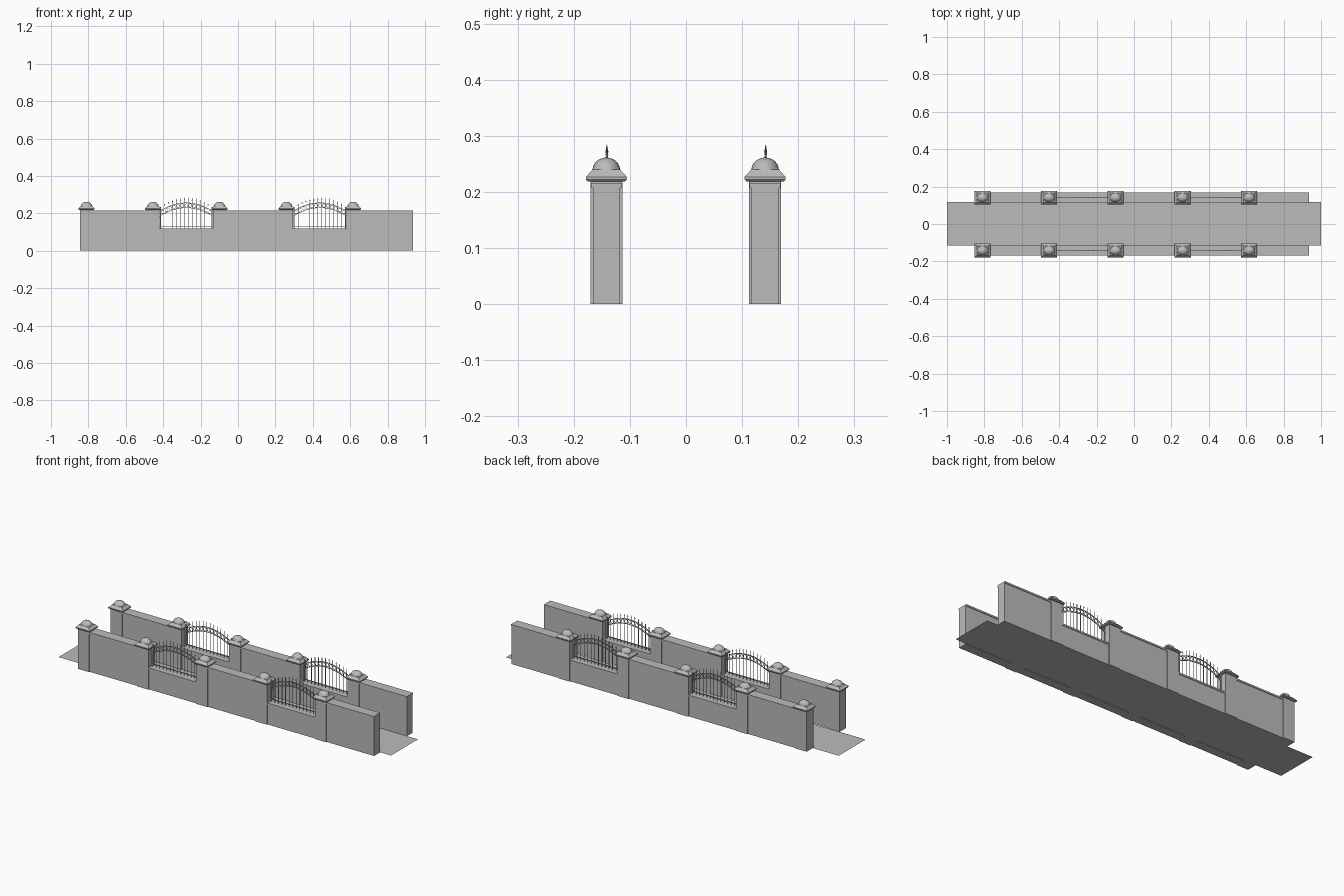
import bpy, bmesh, math
from mathutils import Vector, Matrix

if "Cube" in bpy.data.objects:
    bpy.data.objects.remove(bpy.data.objects["Cube"])

stone = bpy.data.materials.new("grey stone")
stone.diffuse_color = (0.5, 0.5, 0.5, 1)
stone.use_nodes = True
stone.node_tree.nodes["Principled BSDF"].inputs["Base Color"].default_value = stone.diffuse_color

ROWS = (("front", -0.142), ("back", 0.141))
PILLARS = (-0.81, -0.454, -0.099, 0.26, 0.615)
PW, PD = 0.034, 0.0285          # pillar half width and half depth
WALL_END = 0.935


def finish(name, bm):
    bmesh.ops.recalc_face_normals(bm, faces=bm.faces)
    me = bpy.data.meshes.new(name)
    bm.to_mesh(me)
    bm.free()
    ob = bpy.data.objects.new(name, me)
    me.materials.append(stone)
    bpy.context.collection.objects.link(ob)
    return ob


def box(bm, x0, x1, y0, y1, z0, z1):
    m = Matrix.Translation(((x0 + x1) / 2, (y0 + y1) / 2, (z0 + z1) / 2))
    bmesh.ops.create_cube(bm, size=1, matrix=m @ Matrix.Diagonal((x1 - x0, y1 - y0, z1 - z0, 1)))


def stack(bm, cx, cy, rings):
    """Rectangular rings (half width, half depth, z) joined upward."""
    prev = None
    for hx, hy, z in rings:
        ring = [bm.verts.new((cx + sx * hx, cy + sy * hy, z))
                for sx, sy in ((-1, -1), (1, -1), (1, 1), (-1, 1))]
        if prev:
            for i in range(4):
                bm.faces.new((prev[i], prev[(i + 1) % 4], ring[(i + 1) % 4], ring[i]))
        else:
            bm.faces.new(ring[::-1])
        prev = ring
    bm.faces.new(prev)


def tube(bm, pts, r, sides=4, closed=False):
    """Thin bar along a path lying in the gate plane (constant y)."""
    n, rings = len(pts), []
    for i, p in enumerate(pts):
        a = pts[(i - 1) % n] if closed or i else p
        b = pts[(i + 1) % n] if closed or i < n - 1 else p
        t = (b - a).normalized()
        u, v = Vector((0, 1, 0)), t.cross(Vector((0, 1, 0)))
        rings.append([bm.verts.new(p + r * (math.cos(q) * u + math.sin(q) * v))
                      for q in (math.tau * (k + .5) / sides for k in range(sides))])
    for i in range(n if closed else n - 1):
        a, b = rings[i], rings[(i + 1) % n]
        for k in range(sides):
            bm.faces.new((a[k], a[(k + 1) % sides], b[(k + 1) % sides], b[k]))
    if not closed:
        bm.faces.new(rings[0])
        bm.faces.new(rings[-1][::-1])


def wall(name, x0, x1, cy, h):
    """Wall panel with a slightly overhanging coping."""
    bm = bmesh.new()
    box(bm, x0, x1, cy - 0.024, cy + 0.024, 0, h - 0.009)
    box(bm, x0, x1, cy - 0.0275, cy + 0.0275, h - 0.009, h)
    finish(name, bm)


def pillar(name, cx, cy):
    bm = bmesh.new()
    box(bm, cx - PW, cx + PW, cy - PD, cy + PD, 0, 0.219)
    finish(name + "_shaft", bm)
    bm = bmesh.new()
    stack(bm, cx, cy, [(0.040, 0.0335, 0.219), (0.0435, 0.0365, 0.2225), (0.0435, 0.0365, 0.227),
                       (0.031, 0.026, 0.2385), (0.030, 0.025, 0.2405)])
    finish(name + "_cap", bm)
    # domed top
    bm = bmesh.new()
    bmesh.ops.create_uvsphere(bm, u_segments=24, v_segments=12, radius=1)
    bmesh.ops.bisect_plane(bm, geom=bm.verts[:] + bm.edges[:] + bm.faces[:], plane_co=(0, 0, 0),
                           plane_no=(0, 0, -1), clear_outer=True)
    bmesh.ops.transform(bm, verts=bm.verts, matrix=Matrix.Translation((cx, cy, 0.2395))
                        @ Matrix.Diagonal((0.0295, 0.0245, 0.022, 1)))
    for f in bm.faces:
        f.smooth = True
    finish(name + "_dome", bm)


def gate(name, cx, cy, half):
    """Arched iron grille with spear-topped bars and scroll rings."""
    bm = bmesh.new()
    P = lambda x, z: Vector((cx + x, cy, z))
    upper = lambda x: 0.256 - 0.046 * (x / half) ** 2
    lower = lambda x: upper(x) - 0.026
    xs = [-half + 2 * half * i / 24 for i in range(25)]
    for rail in (upper, lower):
        tube(bm, [P(x, rail(x)) for x in xs], 0.0021)
    tube(bm, [P(-half, 0.131), P(half, 0.131)], 0.0021)
    for s in (-1, 1):
        tube(bm, [P(s * (half - 0.006), 0.116), P(s * (half - 0.006), 0.235)], 0.003)
    count = 13
    step = 2 * (half - 0.006) / count
    for i in range(count - 1):
        x = -half + 0.006 + step * (i + 1)
        top = upper(x) + 0.029
        tube(bm, [P(x, 0.116), P(x, top - 0.012)], 0.0015)
        # spear tip
        bmesh.ops.create_cone(bm, cap_ends=True, segments=4, radius1=0.0026, radius2=0.0003,
                              depth=0.013, matrix=Matrix.Translation(P(x, top - 0.0065)))
    # scroll rings between the arched rails
    for i in range(count):
        x = -half + 0.006 + step * (i + .5)
        z = (upper(x) + lower(x)) / 2
        tube(bm, [P(x + 0.0085 * math.cos(a), z + 0.0095 * math.sin(a))
                  for a in (math.tau * k / 10 for k in range(10))], 0.0013, closed=True)
    finish(name, bm)


for row, cy in ROWS:
    for i, cx in enumerate(PILLARS):
        pillar(f"{row}_pillar_{i + 1}", cx, cy)
        x0 = cx + PW
        x1 = PILLARS[i + 1] - PW if i < 4 else WALL_END
        if i in (1, 3):
            wall(f"{row}_low_wall_{i + 1}", x0, x1, cy, 0.118)
            gate(f"{row}_gate_{i + 1}", (x0 + x1) / 2, cy + 0.001, (x1 - x0) / 2)
        else:
            wall(f"{row}_wall_{i + 1}", x0, x1, cy, 0.216)

# paved path in two lengths
for name, x0, x1 in (("long_path", -1, 0.423), ("short_path", 0.423, 1)):
    bm = bmesh.new()
    bm.faces.new([bm.verts.new(c) for c in ((x0, -0.114, 0), (x1, -0.114, 0),
                                            (x1, 0.117, 0), (x0, 0.117, 0))])
    ob = finish(name, bm)
    if ob.data.polygons[0].normal.z < 0:
        ob.data.flip_normals()
